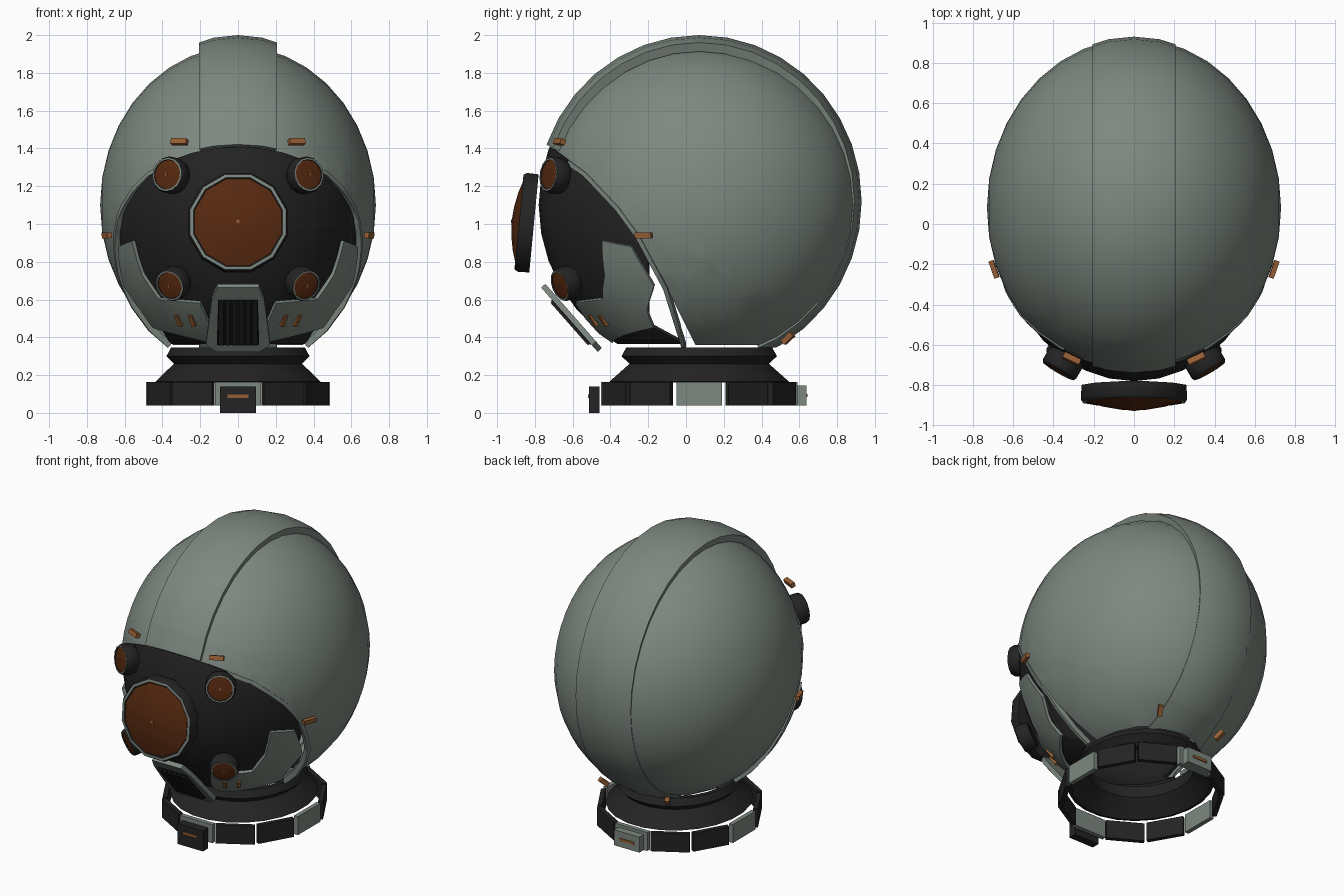
import bpy, bmesh, math
from mathutils import Vector, Matrix

if "Cube" in bpy.data.objects:
    bpy.data.objects.remove(bpy.data.objects["Cube"])

def material(name, rgb):
    m = bpy.data.materials.new(name)
    m.diffuse_color = (*rgb, 1)
    m.use_nodes = True
    m.node_tree.nodes["Principled BSDF"].inputs["Base Color"].default_value = m.diffuse_color
    return m

SHELL = material("grey_green", (0.205, 0.245, 0.215))
DARK = material("charcoal", (0.017, 0.017, 0.017))
BLACK = material("near_black", (0.006, 0.006, 0.006))
LENS = material("burnt_orange", (0.095, 0.022, 0.005))
TAN = material("copper", (0.30, 0.11, 0.035))
C = Vector((0, 0.08, 1.10))  # helmet centre

def finish(name, bm, mats, thick=0, angle=35):
    """Turn a bmesh into an object, thicken it inwards and smooth it."""
    me = bpy.data.meshes.new(name)
    bm.to_mesh(me)
    bm.free()
    for m in mats:
        me.materials.append(m)
    ob = bpy.data.objects.new(name, me)
    bpy.context.collection.objects.link(ob)
    bpy.ops.object.select_all(action='DESELECT')
    ob.select_set(True)
    bpy.context.view_layer.objects.active = ob
    if thick:
        mod = ob.modifiers.new("thickness", 'SOLIDIFY')
        mod.thickness, mod.offset = thick, -1
        bpy.ops.object.modifier_apply(modifier=mod.name)
    bpy.ops.object.shade_smooth_by_angle(angle=math.radians(angle))
    return ob

def planes(path):
    """Planes through the segments of a (y, z) path, facing up and back."""
    out = []
    for (y0, z0), (y1, z1) in zip(path, path[1:]):
        out.append((Vector((0, y0, z0)), Vector((0, z0 - z1, y1 - y0)).normalized()))
    return out

def beyond(p, pls):
    return max((p - a).dot(n) for a, n in pls)

def patch(name, center, radii, cuts, keep, mat, thick):
    """Ellipsoid with its poles at the sides, sliced by planes, kept by a rule."""
    bm = bmesh.new()
    bmesh.ops.create_uvsphere(bm, u_segments=36, v_segments=18, radius=1)
    bm.transform(Matrix.Translation(center) @ Matrix.Diagonal((*radii, 1))
                 @ Matrix.Rotation(math.pi / 2, 4, 'Y'))
    for co, no in cuts:
        bmesh.ops.bisect_plane(bm, geom=bm.verts[:] + bm.edges[:] + bm.faces[:],
                               dist=1e-5, plane_co=co, plane_no=no)
    bad = [f for f in bm.faces if not keep(f.calc_center_median())]
    bmesh.ops.delete(bm, geom=bad, context='FACES')
    return finish(name, bm, [mat], thick)

def facing(loc, normal):
    return Matrix.Translation(loc) @ Vector(normal).to_track_quat('Z', 'Y').to_matrix().to_4x4()

def box(name, loc, size, normal, mat):
    """Box of (width, height, depth) whose depth points along the normal."""
    bm = bmesh.new()
    bmesh.ops.create_cube(bm, size=1)
    bm.transform(facing(loc, normal) @ Matrix.Diagonal((*size, 1)))
    return finish(name, bm, [mat])

def lathe(name, profile, segs, matrix, mats, slots):
    """Spin an (r, z) profile; slots holds the material index of each segment."""
    bm = bmesh.new()
    rings = []
    for r, z in profile:
        n = segs if r else 1
        rings.append([bm.verts.new((r * math.cos(math.tau * (i + .5) / segs),
                                    r * math.sin(math.tau * (i + .5) / segs), z))
                      for i in range(n)])
    for a, b, s in zip(rings, rings[1:], slots):
        for i in range(segs):
            j = (i + 1) % segs
            q = [a[i % len(a)], a[j % len(a)], b[j % len(b)], b[i % len(b)]]
            bm.faces.new(list(dict.fromkeys(q))).material_index = s
    bm.transform(matrix)
    bmesh.ops.recalc_face_normals(bm, faces=bm.faces[:])
    return finish(name, bm, mats)

def level(z):
    return (Vector((0, 0, z)), Vector((0, 0, 1)))

# Helmet shell with the face opening cut away
front = [(-.75, 1.43), (-.53, 1.27), (-.36, 1.09), (-.25, .94), (-.10, .66)]
shell_cut = planes(front + [(.06, .34)])
rim_cut = planes(front + [(.0, .34)])
patch("helmet_shell", C, (.73, .84, .84), shell_cut + [level(.36)],
      lambda p: p.z > .36 and beyond(p, shell_cut) > 0, SHELL, .025)

# Raised band over the crown
side = Vector((1, 0, 0))
patch("crown_band", Vector((0, .07, 1.12)), (.73, .86, .88),
      shell_cut + [level(.345), (side * .207, side), (side * -.207, side)],
      lambda p: p.z > .345 and abs(p.x) < .207 and beyond(p, shell_cut) > 0, SHELL, .05)

# Rim around the opening
rim_inner = [(a - n * .022, n) for a, n in rim_cut]
patch("opening_rim", C, (.735, .845, .885), rim_cut + rim_inner + [level(.345)],
      lambda p: p.z > .345 and beyond(p, rim_cut) < 0 < beyond(p, rim_inner), SHELL, .035)

# Dark face mask, open behind the cheeks
gap_line = planes([(-.17, .45), (-.03, .375)])
gap_side = [(Vector((0, -.20, 0)), Vector((0, 1, 0)))]
patch("face_mask", C, (.70, .86, .86), rim_cut + gap_line + gap_side + [level(.365)],
      lambda p: p.z > .365 and beyond(p, rim_cut) < 0
      and not (p.y > -.20 and beyond(p, gap_line) > 0), DARK, .02)

# Cheek plates: outline in (degrees from front, height) wrapped onto the face
def wrap(deg, z, k=1.0):
    s = math.sqrt(max(0, 1 - ((z - C.z) / .89) ** 2)) * k
    t = math.radians(deg)
    return Vector((.73 * s * math.sin(t), C.y - .875 * s * math.cos(t), z))

cheek = [(52, .91), (64, .88), (71, .67), (65, .54), (65, .45), (20, .37),
         (16, .42), (20, .58), (44, .60), (50, .73)]
for sx, tag in ((1, "right"), (-1, "left")):
    bm = bmesh.new()
    bm.faces.new([bm.verts.new((d * sx, z, 0)) for d, z in cheek])
    cuts = [((sx * d, 0, 0), (1, 0, 0)) for d in range(22, 71, 6)]
    cuts += [((0, .42 + .08 * i, 0), (0, 1, 0)) for i in range(6)]
    for co, no in cuts:
        bmesh.ops.bisect_plane(bm, geom=bm.verts[:] + bm.edges[:] + bm.faces[:],
                               dist=1e-5, plane_co=co, plane_no=no)
    bmesh.ops.triangulate(bm, faces=bm.faces[:])
    for v in bm.verts:
        v.co = wrap(v.co.x, v.co.y)
    bm.normal_update()
    for f in bm.faces:
        if f.normal.dot(f.calc_center_median() - C) < 0:
            f.normal_flip()
    finish(tag + "_cheek_plate", bm, [SHELL], .02)

    # Copper slots on the cheeks
    for i, deg in enumerate((27, 36)):
        p = wrap(deg * sx, .49, 1.005)
        box(f"{tag}_cheek_slot_{i}", p, (.022, .07, .02), (p.x * 1.2, p.y - C.y, -.45), TAN)

    # Copper tabs on the rim and the back of the band
    box(tag + "_brow_tab", (sx * .31, -.67, 1.435), (.09, .03, .03), (sx * .4, -.85, .35), TAN)
    box(tag + "_temple_tab", (sx * .695, -.225, .94), (.09, .03, .025), (sx, -.35, -.1), TAN)
    box(tag + "_nape_tab", (sx * .24, .54, .395), (.03, .07, .03), (sx * .3, .55, -.75), TAN)

    # Small lamps
    spots = (("upper", (sx * .373, -.725, 1.262), (sx * .5, -.85, .12)),
             ("lower", (sx * .36, -.665, .675), (sx * .5, -.82, -.30)))
    for part, loc, n in spots:
        n = Vector(n).normalized()
        k = 1 if part == "upper" else .92
        lathe(f"{tag}_{part}_lamp",
              [(0, -.08), (.09 * k, -.08), (.098 * k, -.06), (.098 * k, -.01), (.09 * k, .005),
               (.08 * k, .005), (.078 * k, 0), (0, .012)],
              14, facing(loc, n), [DARK, SHELL, LENS], [0, 0, 0, 0, 1, 0, 2])
        box(f"{tag}_{part}_lamp_dot", Vector(loc) + n * .012, (.012, .012, .004), n, TAN)

# Large central lens, tilted slightly up
tilt = Vector((0, -math.cos(.095), math.sin(.095)))
lens_at = Vector((0, -.805, 1.003))
lathe("main_lens", [(0, 0), (.27, 0), (.272, .06), (.262, .078), (.245, .08), (.238, .074),
                    (.16, .098), (.08, .113), (0, .119)],
      12, facing(lens_at, tilt), [DARK, SHELL, LENS], [0, 0, 0, 1, 0, 2, 2, 2])
box("main_lens_dot", lens_at + tilt * .119, (.018, .018, .006), tilt, TAN)

# Mouth guard: slanted plate with a grille
mouth_n = Vector((0, -.75, -.66)).normalized()
mouth = facing((0, -.61, .5), mouth_n)
def mouth_plate(name, half, lift, thick, mat):
    bm = bmesh.new()
    pts = [(x, (z - .5) / .75) for x, z in half] + [(-x, (z - .5) / .75) for x, z in half[::-1]]
    bm.faces.new([bm.verts.new(mouth @ Vector((x, v, lift))) for x, v in pts])
    bm.normal_update()
    for f in bm.faces:
        if f.normal.dot(mouth_n) < 0:
            f.normal_flip()
    finish(name, bm, [mat], thick)

mouth_plate("mouth_guard", [(.115, .33), (.17, .365), (.14, .60), (.11, .67)], .01, .03, SHELL)
mouth_plate("grille_back", [(.112, .37), (.105, .605)], .016, .008, BLACK)
for i in range(6):
    x = (i - 2.5) * .036
    box(f"grille_bar_{i}", mouth @ Vector((x, -.017, .02)), (.025, .30, .012), mouth_n, DARK)

# Neck ring
lathe("neck_ring", [(.36, .345), (.39, .345), (.415, .30), (.372, .26), (.48, .165), (.455, .16),
                    (.345, .26), (.36, .345)],
      24, Matrix.Translation((0, .07, 0)) @ Matrix.Diagonal((.92, 1, 1, 1)), [DARK], [0] * 7)

# Collar of twelve separate panels
for k in range(12):
    a = math.tau * k / 12
    d = Vector((math.cos(a), math.sin(a), 0))
    box(f"collar_panel_{k}", (d.x * .472, .07 + d.y * .505, .102), (.243, .125, .03), d,
        SHELL if k % 3 == 0 else DARK)

# Collar clasps with copper bars
box("front_clasp", (0, -.485, .07), (.19, .14, .055), (0, -1, 0), DARK)
box("front_clasp_bar", (0, -.514, .088), (.11, .018, .012), (0, -1, 0), TAN)
box("back_clasp", (0, .61, .092), (.19, .105, .055), (0, 1, 0), SHELL)
box("back_clasp_bar", (0, .638, .092), (.11, .018, .012), (0, 1, 0), TAN)
